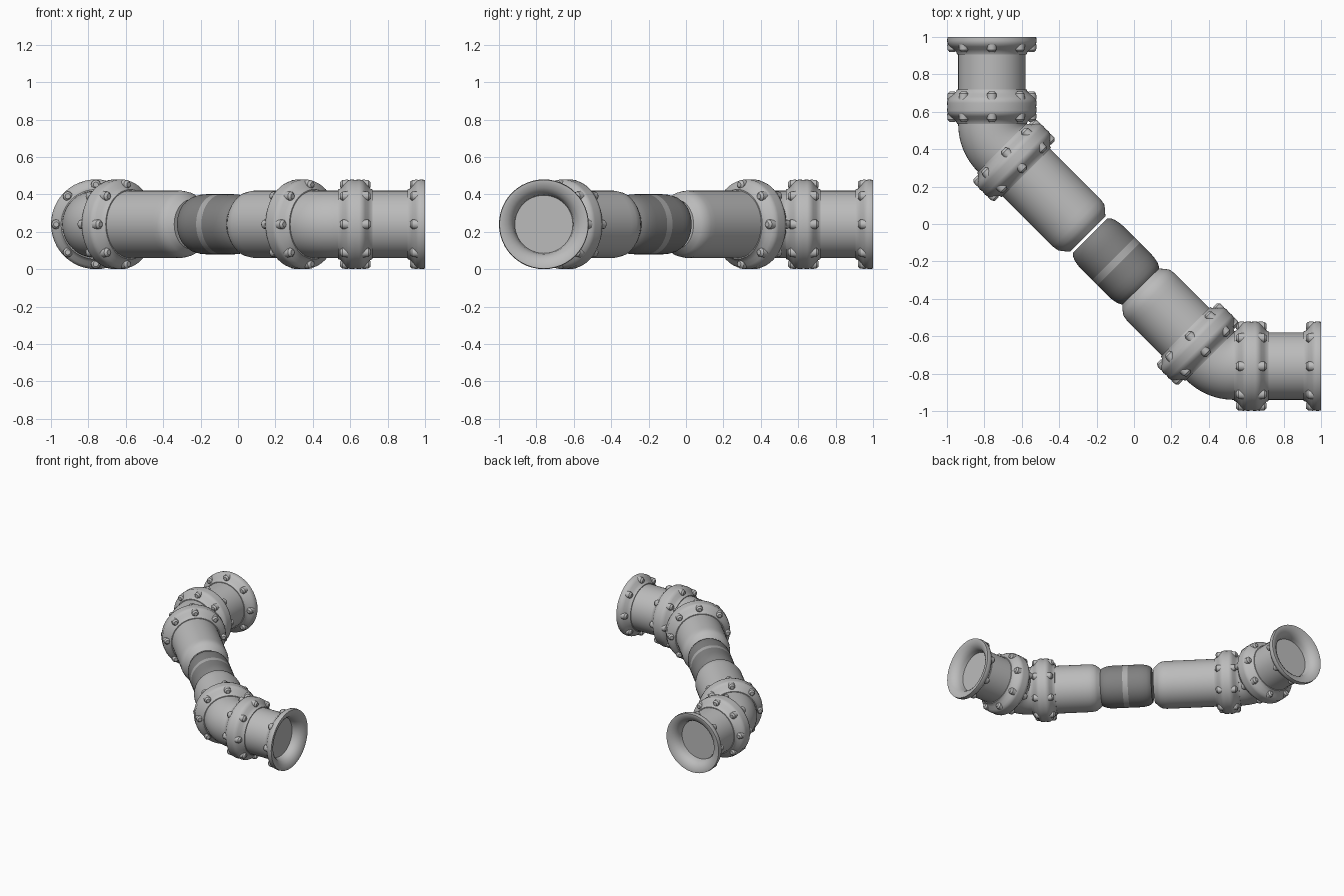
import bpy, bmesh, math
from mathutils import Vector, Matrix

if "Cube" in bpy.data.objects:
    bpy.data.objects.remove(bpy.data.objects["Cube"])

Z = 0.24        # height of the pipe axis
PIPE = 0.18     # pipe radius
FLANGE = 0.0925 # depth of one flange
SEG = 48


def material(name, v):
    m = bpy.data.materials.new(name)
    m.use_nodes = True
    m.diffuse_color = (v, v, v, 1)
    m.node_tree.nodes["Principled BSDF"].inputs["Base Color"].default_value = (v, v, v, 1)
    return m


LIGHT = material("light grey", 0.5)
DARK = material("dark grey", 0.22)
BAND = material("band grey", 0.42)


def finish(bm, name, mats, angle=35):
    bmesh.ops.recalc_face_normals(bm, faces=bm.faces)
    me = bpy.data.meshes.new(name)
    bm.to_mesh(me)
    bm.free()
    for m in mats:
        me.materials.append(m)
    ob = bpy.data.objects.new(name, me)
    bpy.context.collection.objects.link(ob)
    bpy.ops.object.select_all(action="DESELECT")
    ob.select_set(True)
    bpy.context.view_layer.objects.active = ob
    bpy.ops.object.shade_smooth_by_angle(angle=math.radians(angle))
    return ob


def frame(origin, direction):
    # local z runs along the pipe
    rot = Vector(direction).to_track_quat("Z", "Y").to_matrix().to_4x4()
    return Matrix.Translation(origin) @ rot


def lathe(name, profile, mat, mats=(LIGHT,), band=None):
    bm = bmesh.new()
    rings = []
    for d, r in profile:
        ring = bmesh.ops.create_circle(bm, segments=SEG, radius=r)["verts"]
        for v in ring:
            v.co.z = d
        rings.append(ring)
    for a, b in zip(rings, rings[1:]):
        for i in range(SEG):
            j = (i + 1) % SEG
            bm.faces.new((a[i], a[j], b[j], b[i]))
    for ring in (rings[0], rings[-1]):
        bm.faces.new(ring)
    if band:
        for f in bm.faces:
            f.material_index = int(band[0] < f.calc_center_median().z < band[1])
    bmesh.ops.transform(bm, matrix=mat, verts=bm.verts)
    return finish(bm, name, mats)


def bolts(name, mat, d, away):
    # ring of eight tapered bolt heads pointing away from the flange face
    bm = bmesh.new()
    for i in range(8):
        a = math.radians(45 * i)
        pos = Vector((0.212 * math.cos(a), 0.212 * math.sin(a), d))
        for r1, r2, h, off in ((0.027, 0.025, 0.03, 0), (0.025, 0.014, 0.012, 0.021)):
            m = mat @ Matrix.Translation(pos + Vector((0, 0, away * off)))
            if away < 0:
                m = m @ Matrix.Rotation(math.pi, 4, "X")
            bmesh.ops.create_cone(bm, cap_ends=True, segments=12, radius1=r1,
                                  radius2=r2, depth=h, matrix=m)
    finish(bm, name, (LIGHT,))


# Outer curve of one flange, from its face to the pipe
FLARE = [(0, 0.237), (0.02, 0.24), (0.038, 0.236), (0.052, 0.223),
         (0.068, 0.203), (0.082, 0.19), (FLANGE, 0.186), (FLANGE, PIPE)]
# Inside of the open bell, from the sealed throat to the rim
BELL = [(0.085, 0.155), (0.055, 0.16), (0.03, 0.173), (0.012, 0.195), (0, 0.225)]


def collar(name, mat):
    # two flanges face to face
    half = [(FLANGE + d, r) for d, r in FLARE]
    mirrored = [(FLANGE - d, r) for d, r in reversed(FLARE)]
    lathe(name, mirrored + half[1:], mat)
    bolts(name + "_bolts_near", mat, FLANGE - 0.054, -1)
    bolts(name + "_bolts_far", mat, FLANGE + 0.054, 1)


def elbow(name, start, direction, sign):
    # quarter-right-angle bend swept about a vertical axis
    bm = bmesh.new()
    d = Vector(direction)
    side = Vector((-d.y, d.x, 0)) * sign
    ring = bmesh.ops.create_circle(bm, segments=SEG, radius=PIPE)
    bmesh.ops.transform(bm, matrix=frame(start, d), verts=bm.verts)
    bmesh.ops.spin(bm, geom=bm.edges[:], cent=Vector(start) + side * 0.182,
                   axis=(0, 0, 1), angle=sign * math.pi / 4, steps=12)
    finish(bm, name, (LIGHT,), 40)


STRAIGHT = 0.465   # open end to elbow
S = math.sqrt(0.5)
ends = (("right", (-0.76, 1, Z), (0, -1, 0), (S, -S, 0), 1, 0.65),
        ("left", (1, -0.76, Z), (-1, 0, 0), (-S, S, 0), -1, 0.53))

for side, start, d, diag, sign, length in ends:
    m = frame(start, d)
    # Open bell flange and its bolts
    lathe(side + "_end_flange", BELL + FLARE, m)
    bolts(side + "_end_bolts", m, 0.054, 1)
    # Short straight pipe and collar
    lathe(side + "_end_pipe", [(0.088, PIPE), (STRAIGHT - 0.15, PIPE)], m)
    corner = Vector(start) + Vector(d) * STRAIGHT
    collar(side + "_outer_collar", frame(corner - Vector(d) * 2 * FLANGE, d))
    # Bend, inner collar and long sloping pipe
    elbow(side + "_elbow", corner, d, sign)
    p = corner + (Vector(d) + Vector(diag)) * 0.182 * math.tan(math.pi / 8)
    dm = frame(p, diag)
    collar(side + "_inner_collar", dm)
    lathe(side + "_long_pipe", [(0.1, PIPE), (length - 0.12, PIPE), (length - 0.085, 0.18),
                                (length - 0.05, 0.174), (length - 0.03, 0.16),
                                (length, 0.133)], dm)

# Dark coupling with a pale band around its middle
edge = [(0.195, 0.13), (0.182, 0.143), (0.16, 0.153), (0.13, 0.159), (0.1, 0.161), (0.02, 0.161)]
lathe("coupling", [(-d, r) for d, r in edge] + edge[::-1],
      frame((-0.096, -0.2, Z), (S, -S, 0)), (DARK, BAND), (-0.019, 0.019))
